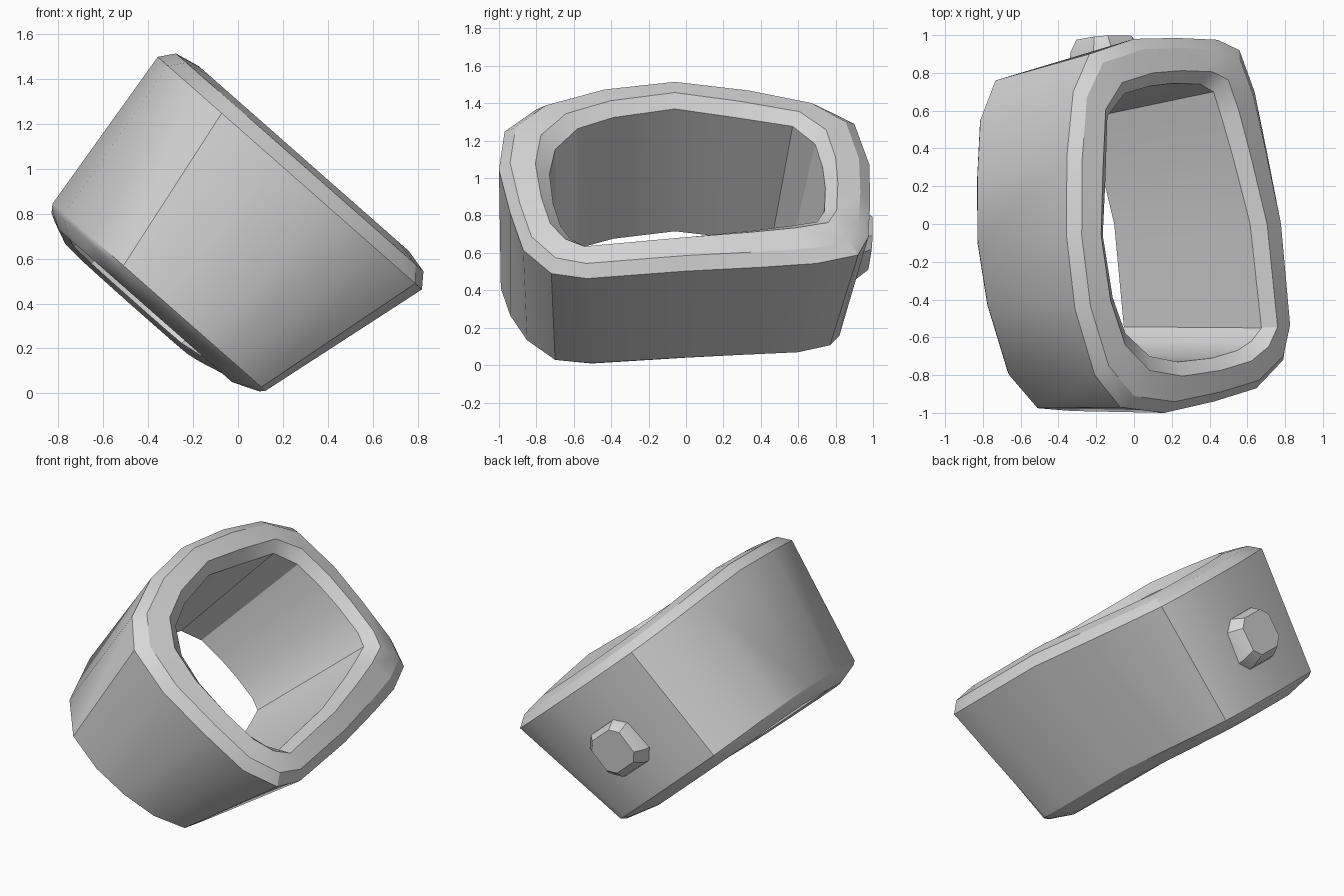
import bpy
import bmesh
import math
from mathutils import Vector

default_cube = bpy.data.objects.get("Cube")
if default_cube:
    bpy.data.objects.remove(default_cube, do_unlink=True)

# One plain grey for everything
grey = bpy.data.materials.new("plain grey")
grey.use_nodes = True
colour = (0.68, 0.68, 0.68, 1.0)
grey.diffuse_color = colour
grey.node_tree.nodes["Principled BSDF"].inputs["Base Color"].default_value = colour


def tilt(u, v, w):
    """Turn ring coordinates (across, depth, along the axis) into world space."""
    return Vector((0.75 * u + 0.66 * w, v, -0.66 * u + 0.75 * w))


def blend(first, second, amount):
    """Outline lying between two outlines with matching points."""
    return [(a[0] + (b[0] - a[0]) * amount, a[1] + (b[1] - a[1]) * amount)
            for a, b in zip(first, second)]


def at_height(outline, height, dip):
    """Place an outline along the ring axis, sinking towards the back."""
    return [(u, v, height - dip * max(0.0, v)) for u, v in outline]


def build_loft(name, loops, closed, angle):
    """Bridge successive outlines; either join the ends or cap them."""
    bm = bmesh.new()
    rows = [[bm.verts.new(tilt(*point)) for point in loop] for loop in loops]
    pairs = list(zip(rows, rows[1:]))
    if closed:
        pairs.append((rows[-1], rows[0]))
    else:
        bm.faces.new(rows[0])
        bm.faces.new(rows[-1])
    for low, high in pairs:
        count = len(low)
        for i in range(count):
            j = (i + 1) % count
            bm.faces.new((low[i], low[j], high[j], high[i]))
    bmesh.ops.recalc_face_normals(bm, faces=bm.faces)
    mesh = bpy.data.meshes.new(name)
    bm.to_mesh(mesh)
    bm.free()
    mesh.materials.append(grey)
    obj = bpy.data.objects.new(name, mesh)
    bpy.context.collection.objects.link(obj)
    bpy.ops.object.select_all(action="DESELECT")
    obj.select_set(True)
    bpy.context.view_layer.objects.active = obj
    bpy.ops.object.shade_smooth_by_angle(angle=math.radians(angle))
    return obj


# Outlines run left, back, right, front
outer_top = [
    (-1.26, -.06), (-1.23, .36), (-1.16, .7), (-1.03, .9), (-.71, .98),
    (-.41, .985), (-.12, .975), (.03, .92), (.12, .7), (.18, .4),
    (.25, 0), (.31, -.53), (.27, -.72), (.08, -.87), (-.22, -.94),
    (-.57, -1), (-.88, -.97), (-1.06, -.8), (-1.2, -.45)]
outer_bottom = [
    (-1.18, -.1), (-1.17, .24), (-1.13, .55), (-1.01, .76), (-.75, .81),
    (-.5, .83), (-.2, .82), (-.12, .77), (-.05, .6), (-.02, .4),
    (.04, 0), (.085, -.5), (.06, -.7), (-.1, -.85), (-.3, -.94),
    (-.52, -.99), (-.76, -.975), (-.96, -.8), (-1.11, -.43)]
inner_top = [
    (-1.03, -.06), (-.99, .25), (-.95, .57), (-.82, .69), (-.64, .73),
    (-.47, .745), (-.28, .74), (-.19, .7), (-.14, .55), (-.08, .35),
    (.01, 0), (.09, -.55), (.02, -.62), (-.08, -.67), (-.26, -.71),
    (-.5, -.73), (-.7, -.7), (-.87, -.58), (-.96, -.39)]

# The opening narrows towards the underside
inner_bottom = [(-1.05 + (u + 1.03) * 0.85, v * (0.8 if v > 0 else 0.99))
                for u, v in inner_top]

# Ring body: outer wall, chamfered rim, inner wall, then the sloping underside
build_loft("ring_body", [
    at_height(outer_bottom, 0.09, 0.07),
    at_height(outer_top, 0.89, 0.085),
    at_height(blend(outer_top, inner_top, 0.22), 0.955, 0.1),
    at_height(blend(outer_top, inner_top, 0.72), 0.98, 0.1),
    at_height(inner_top, 0.92, 0.095),
    at_height(inner_bottom, 0.03, 0.05),
    at_height(blend(outer_bottom, inner_bottom, 0.75), 0.02, 0.06),
    at_height(blend(outer_bottom, inner_bottom, 0.1), 0.07, 0.07),
], closed=True, angle=28)


# Button on the back wall: a square with cut corners, leaning with the wall
def button_outline(centre, half, depth):
    cut = half * 0.6
    corners = [(half, cut), (cut, half), (-cut, half), (-half, cut),
               (-half, -cut), (-cut, -half), (cut, -half), (half, -cut)]
    return [(centre + 1.1 * a, depth + 0.12 * b, 0.385 + b) for a, b in corners]


build_loft("back_button", [
    button_outline(-0.53, 0.165, 0.84),
    button_outline(-0.535, 0.155, 0.92),
    button_outline(-0.55, 0.12, 0.984),
], closed=False, angle=30)
